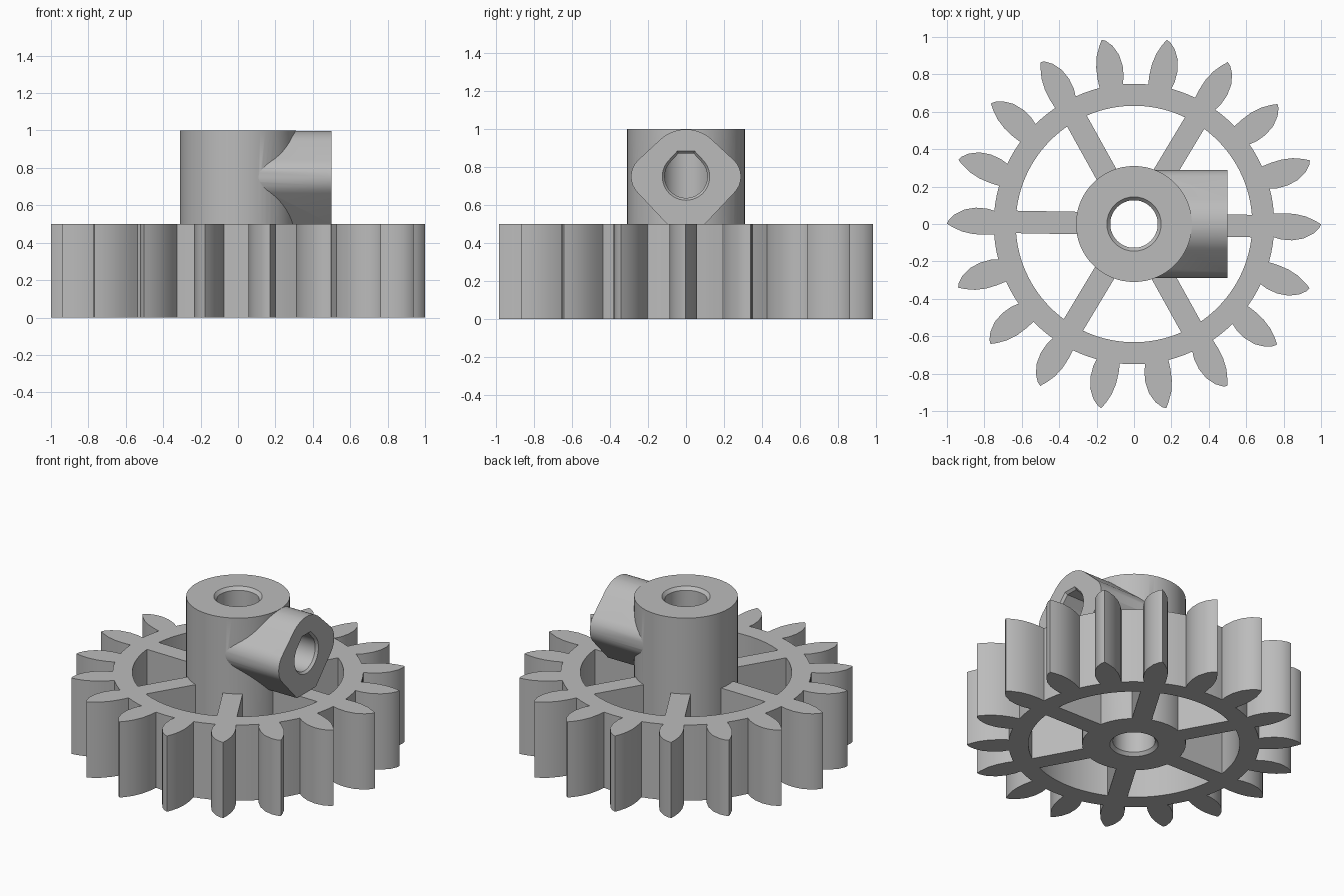
import bpy, bmesh, math
from math import sin, cos, radians, pi
from mathutils import Matrix

if "Cube" in bpy.data.objects:
    bpy.data.objects.remove(bpy.data.objects["Cube"])

steel = bpy.data.materials.new("light_grey")
steel.diffuse_color = (0.5, 0.5, 0.5, 1)
steel.use_nodes = True
steel.node_tree.nodes["Principled BSDF"].inputs["Base Color"].default_value = steel.diffuse_color


def finish(name, bm, angle=30):
    bmesh.ops.recalc_face_normals(bm, faces=bm.faces[:])
    me = bpy.data.meshes.new(name)
    bm.to_mesh(me)
    bm.free()
    ob = bpy.data.objects.new(name, me)
    bpy.context.collection.objects.link(ob)
    me.materials.append(steel)
    smooth(ob, angle)
    return ob


def activate(ob):
    bpy.ops.object.select_all(action='DESELECT')
    ob.select_set(True)
    bpy.context.view_layer.objects.active = ob


def smooth(ob, angle=30):
    activate(ob)
    bpy.ops.object.shade_smooth_by_angle(angle=radians(angle))


def loft(name, sections):
    """Closed solid through a list of matching point loops."""
    bm = bmesh.new()
    loops = [[bm.verts.new(p) for p in s] for s in sections]
    n = len(loops[0])
    for a, b in zip(loops, loops[1:]):
        for i in range(n):
            bm.faces.new((a[i], a[(i + 1) % n], b[(i + 1) % n], b[i]))
    bm.faces.new(loops[0])
    bm.faces.new(loops[-1])
    return finish(name, bm)


def ring(r, z, n=64):
    return [(r * cos(2 * pi * i / n), r * sin(2 * pi * i / n), z) for i in range(n)]


def combine(ob, tool, operation):
    m = ob.modifiers.new(operation, 'BOOLEAN')
    m.object, m.operation, m.solver = tool, operation, 'EXACT'
    activate(ob)
    bpy.ops.object.modifier_apply(modifier=m.name)
    bpy.data.objects.remove(tool)


# Toothed rim: (radius, angle in degrees) outline of one tooth and its gap
TEETH, HEIGHT, INNER = 18, 0.5, 0.632
tooth = [(0.75, -5.4), (0.79, -6.0), (0.85, -5.9), (0.91, -4.9), (0.96, -3.1),
         (0.99, -1.3), (1.0, -0.1), (0.97, 1.0), (0.92, 2.5), (0.86, 3.6),
         (0.80, 4.1), (0.75, 4.2), (0.75, 7.7), (0.75, 11.2)]
bm = bmesh.new()
outer, inner = [], []
count = len(tooth)
for t in range(TEETH):
    for i, (r, a) in enumerate(tooth):
        a = radians(a + t * 360 / TEETH)
        b = radians(-5.4 + (t + i / count) * 360 / TEETH)
        outer.append(bm.verts.new((r * cos(a), r * sin(a), 0)))
        inner.append(bm.verts.new((INNER * cos(b), INNER * sin(b), 0)))
n = len(outer)
for t in range(TEETH):
    # one face per tooth and one strip of rim beneath it
    s = t * count
    bm.faces.new(outer[s:s + 12])
    idx = [(s + k) % n for k in (0, 11, 12, 13, 14)]
    ins = [(s + k) % n for k in range(15)]
    bm.faces.new([outer[k] for k in idx] + [inner[k] for k in reversed(ins)])
top = bmesh.ops.extrude_face_region(bm, geom=bm.faces[:])["geom"]
bmesh.ops.translate(bm, vec=(0, 0, HEIGHT),
                    verts=[g for g in top if isinstance(g, bmesh.types.BMVert)])
finish("toothed_rim", bm)

# Six spokes between hub and rim
for k in range(6):
    bm = bmesh.new()
    bmesh.ops.create_cube(bm, size=1, matrix=Matrix.Rotation(radians(60 * k - 1), 4, 'Z')
                          @ Matrix.Translation((0.467, 0, HEIGHT / 2))
                          @ Matrix.Diagonal((0.334, 0.12, HEIGHT, 1)))
    finish(f"spoke_{k + 1}", bm)

# Hub with a side boss
hub = loft("hub", [ring(0.31, 0), ring(0.31, 1)])


def arc(cy, cz, r, a0, a1, steps=8):
    return [(cy + r * cos(radians(a0 + (a1 - a0) * i / steps)),
             cz + r * sin(radians(a0 + (a1 - a0) * i / steps))) for i in range(steps + 1)]


right = [(0.10, 0.5)] + arc(0.17, 0.75, 0.12, -45, 45) + arc(0, 0.8, 0.199, 45, 85)
section = right + [(-y, z) for y, z in reversed(right)]
boss = loft("side_boss", [[(x, y, z) for y, z in section] for x in (0.02, 0.5)])
combine(hub, boss, 'UNION')

# Chamfered centre bore
bore = loft("bore_cutter", [ring(r, z) for r, z in
            ((0.165, -0.02), (0.145, 0), (0.127, 0.02), (0.127, 0.98), (0.145, 1), (0.165, 1.02))])
combine(hub, bore, 'DIFFERENCE')

# Flat-topped screw hole through the boss into the bore
hole = arc(0, 0.75, 0.125, 135, 405, 32) + [(0.045, 0.885), (-0.045, 0.885)]


def hole_section(x, s):
    return [(x, y * s, 0.75 + (z - 0.75) * s) for y, z in hole]


screw = loft("screw_cutter", [hole_section(0, 0.9), hole_section(0.485, 0.9),
                              hole_section(0.5, 1), hole_section(0.52, 1.13)])
combine(hub, screw, 'DIFFERENCE')
smooth(hub)
